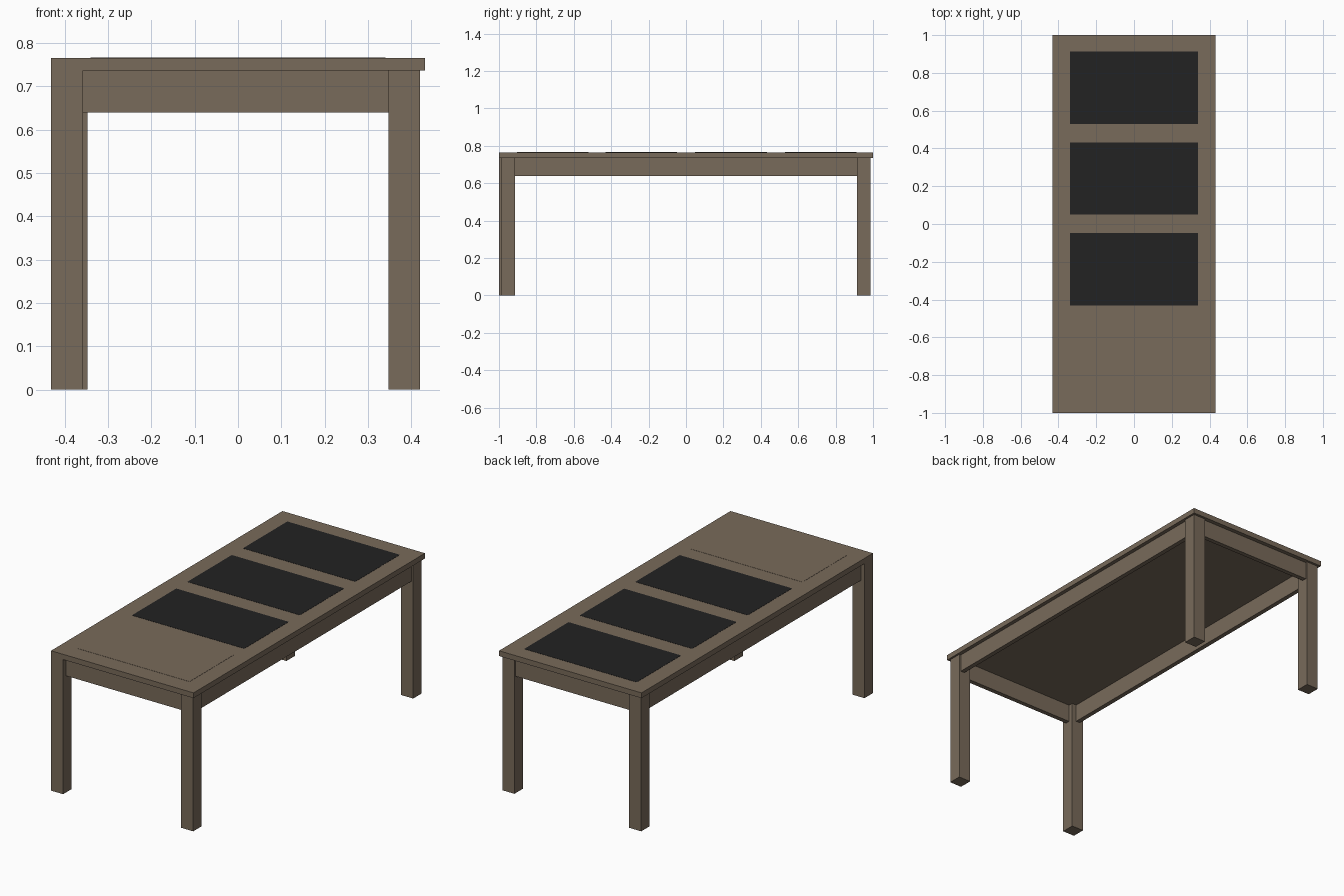
import bpy
import bmesh

if "Cube" in bpy.data.objects:
    bpy.data.objects.remove(bpy.data.objects["Cube"])


def material(name, rgb):
    m = bpy.data.materials.new(name)
    m.diffuse_color = (*rgb, 1.0)
    m.use_nodes = True
    m.node_tree.nodes["Principled BSDF"].inputs["Base Color"].default_value = m.diffuse_color
    return m


WOOD = material("brown wood", (0.19, 0.145, 0.103))
BLACK = material("black panel", (0.016, 0.016, 0.016))


def box(name, x, y, z, mat):
    """Box from (min, max) ranges along each axis."""
    bm = bmesh.new()
    bmesh.ops.create_cube(bm, size=1.0)
    for v in bm.verts:
        v.co = [r[0] if c < 0 else r[1] for c, r in zip(v.co, (x, y, z))]
    mesh = bpy.data.meshes.new(name)
    bm.to_mesh(mesh)
    bm.free()
    mesh.materials.append(mat)
    obj = bpy.data.objects.new(name, mesh)
    bpy.context.collection.objects.link(obj)
    return obj


TOP, UNDER, APRON = 0.765, 0.736, 0.639
LEG = 0.073

# Table top
box("table_top", (-0.431, 0.431), (-1, 1), (UNDER, TOP), WOOD)

# Legs: the front left one sits flush with the corner, the others are set in
for name, x, y in (("front_left_leg", -0.431, -1.0),
                   ("front_right_leg", 0.347, -0.987),
                   ("back_left_leg", -0.42, 0.914),
                   ("back_right_leg", 0.347, 0.914)):
    box(name, (x, x + LEG), (y, y + LEG), (0, UNDER), WOOD)

# Aprons between the legs, slightly recessed
T = 0.025
box("front_apron", (-0.36, 0.347), (-0.977, -0.977 + T), (APRON, UNDER), WOOD)
box("back_apron", (-0.347, 0.347), (0.977 - T, 0.977), (APRON, UNDER), WOOD)
box("left_apron", (-0.41, -0.41 + T), (-0.928, 0.914), (APRON, UNDER), WOOD)
box("right_apron", (0.41 - T, 0.41), (-0.914, 0.914), (APRON, UNDER), WOOD)

# Inlaid panels along the top: one wood, three black
for i, y in enumerate((-0.904, -0.431, 0.049, 0.529)):
    box(f"inlay_panel_{i + 1}", (-0.34, 0.34), (y, y + 0.383),
        (TOP - 0.002, TOP + 0.001), WOOD if i == 0 else BLACK)
